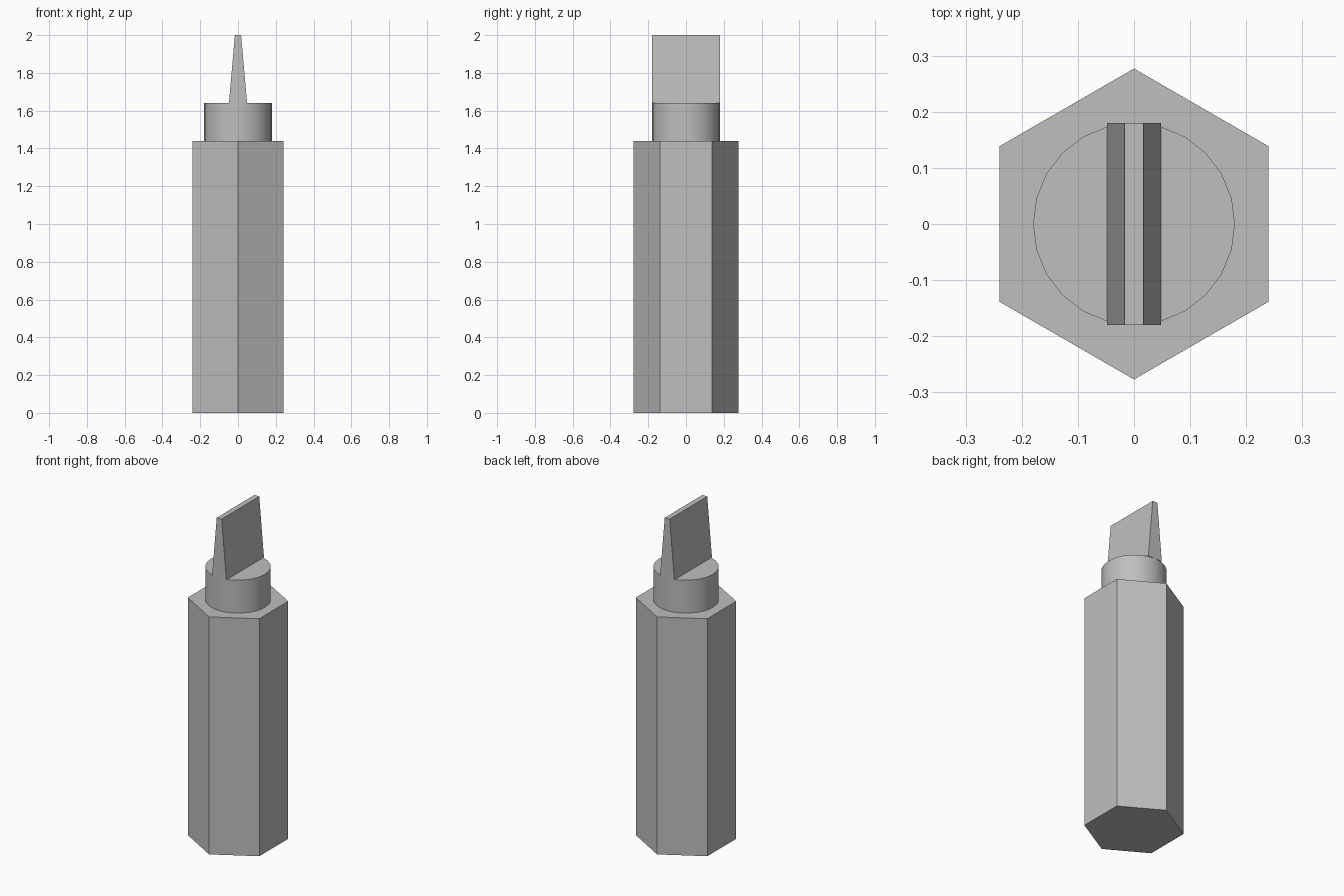
import bpy
import bmesh
from math import radians

cube = bpy.data.objects.get("Cube")
if cube:
    bpy.data.objects.remove(cube, do_unlink=True)

# One plain grey for the whole tool
grey = bpy.data.materials.new("plain_grey")
grey.use_nodes = True
colour = (0.52, 0.52, 0.52, 1)
grey.diffuse_color = colour
grey.node_tree.nodes["Principled BSDF"].inputs["Base Color"].default_value = colour


def add_part(name, bm):
    bmesh.ops.recalc_face_normals(bm, faces=bm.faces)
    mesh = bpy.data.meshes.new(name)
    bm.to_mesh(mesh)
    bm.free()
    mesh.materials.append(grey)
    obj = bpy.data.objects.new(name, mesh)
    bpy.context.collection.objects.link(obj)
    return obj


def prism(name, sides, radius, bottom, top):
    """Upright prism with a corner pointing along y."""
    bm = bmesh.new()
    bmesh.ops.create_cone(bm, cap_ends=True, segments=sides, radius1=radius,
                          radius2=radius, depth=top - bottom)
    bmesh.ops.translate(bm, verts=bm.verts, vec=(0, 0, (top + bottom) / 2))
    return add_part(name, bm)


HANDLE_TOP, COLLAR_TOP, TIP = 1.44, 1.64, 2.0

# Hexagonal handle and round collar
prism("handle", 6, 0.277, 0, HANDLE_TOP)
collar = prism("collar", 24, 0.18, HANDLE_TOP, COLLAR_TOP)
bpy.ops.object.select_all(action="DESELECT")
collar.select_set(True)
bpy.context.view_layer.objects.active = collar
bpy.ops.object.shade_smooth_by_angle(angle=radians(30))

# Flat blade tapering in thickness towards the tip
bm = bmesh.new()
bmesh.ops.create_cube(bm, size=1)
for v in bm.verts:
    upper = v.co.z > 0
    v.co.x *= 0.033 if upper else 0.096
    v.co.y *= 0.36
    v.co.z = TIP if upper else COLLAR_TOP
add_part("blade", bm)
